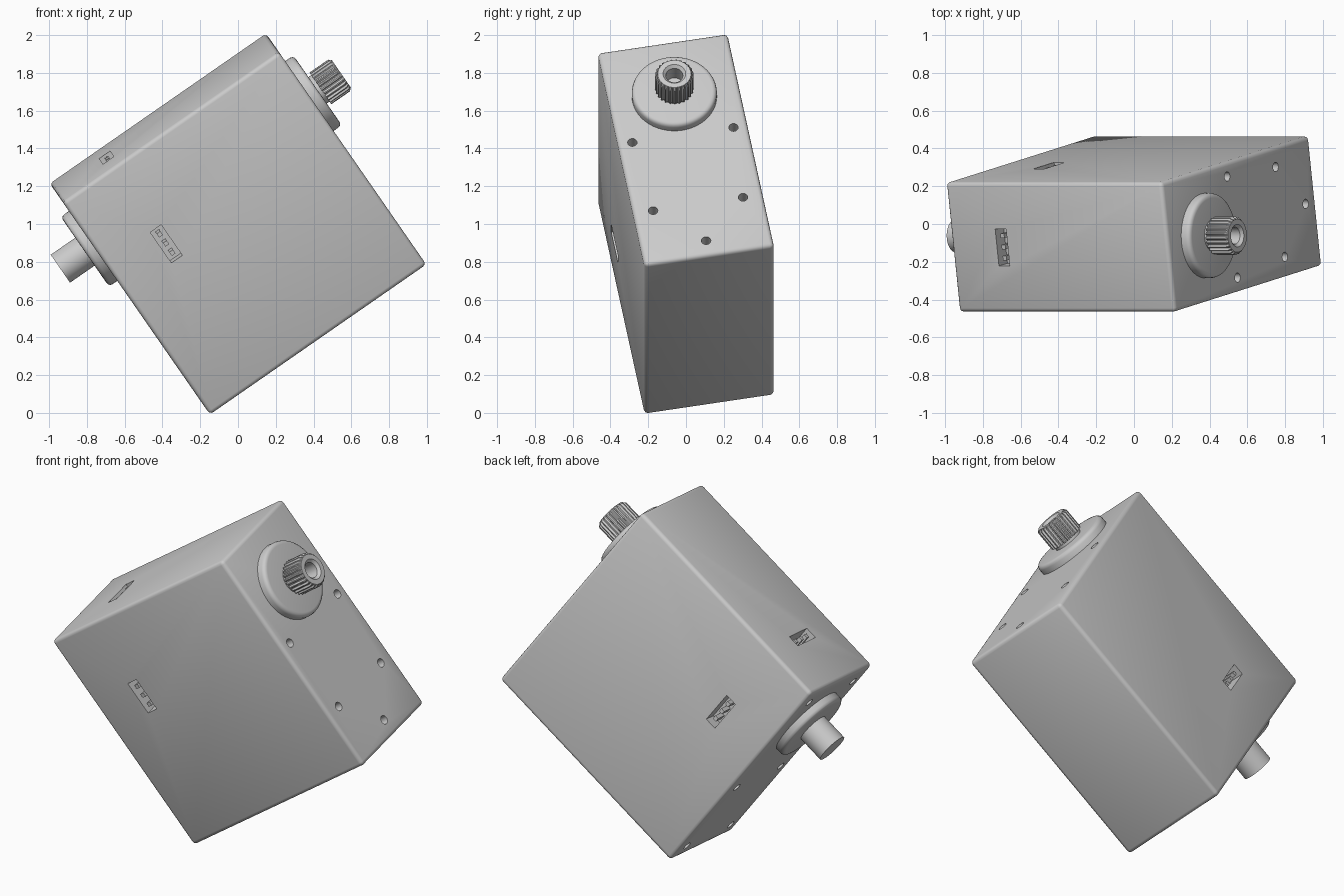
import bpy, bmesh
from math import sin, cos, pi
from mathutils import Matrix, Vector

cube = bpy.data.objects.get("Cube")
if cube:
    bpy.data.objects.remove(cube, do_unlink=True)

grey = bpy.data.materials.new("mid_grey")
grey.use_nodes = True
colour = (0.6, 0.6, 0.6, 1)
grey.diffuse_color = colour
grey.node_tree.nodes["Principled BSDF"].inputs["Base Color"].default_value = colour

# Tilted frame: local x is the shaft axis, y the thickness, z the long side
ax = Vector((0.822, 0, 0.57)).normalized()
az = ax.cross(Vector((-0.101, 0.984, 0.146))).normalized()
ay = az.cross(ax)
TILT = Matrix((ax, ay, az)).transposed().to_4x4()
TILT.translation = (0, 0, 1)

HX, HY, HZ = 0.697, 0.349, 0.697
SHAFT_Z = 0.347


def make(name, bm):
    bmesh.ops.recalc_face_normals(bm, faces=bm.faces)
    mesh = bpy.data.meshes.new(name)
    bm.to_mesh(mesh)
    bm.free()
    mesh.materials.append(grey)
    ob = bpy.data.objects.new(name, mesh)
    ob.matrix_world = TILT
    bpy.context.collection.objects.link(ob)
    return ob


def smooth(ob):
    bpy.ops.object.select_all(action='DESELECT')
    ob.select_set(True)
    bpy.context.view_layer.objects.active = ob
    bpy.ops.object.shade_smooth_by_angle(angle=0.6)


def add_box(bm, centre, size):
    bmesh.ops.create_cube(bm, size=1, matrix=Matrix.Translation(centre) @ Matrix.Diagonal((*size, 1)))


def lathe(name, profile, side=1, segments=48, teeth=()):
    """Turn (radius, height) points about the shaft axis; rows in teeth are notched."""
    bm = bmesh.new()
    rings = []
    for row, (radius, height) in enumerate(profile):
        ring = []
        for i in range(segments):
            r = radius * (0.9 if row in teeth and i % 4 > 1 else 1)
            a = 2 * pi * i / segments
            ring.append(bm.verts.new((side * height, r * cos(a), SHAFT_Z + r * sin(a))))
        rings.append(ring)
    for lower, upper in zip(rings, rings[1:]):
        for i in range(segments):
            j = (i + 1) % segments
            bm.faces.new((lower[i], lower[j], upper[j], upper[i]))
    bm.faces.new(rings[0])
    bm.faces.new(rings[-1])
    ob = make(name, bm)
    smooth(ob)
    return ob


# Case with rounded edges
bm = bmesh.new()
add_box(bm, (0, 0, 0), (2 * HX, 2 * HY, 2 * HZ))
bmesh.ops.bevel(bm, geom=bm.edges[:], offset=0.022, segments=3, profile=0.5, affect='EDGES')
case = make("case", bm)

# Screw holes and connector sockets, cut from the case
cut = bmesh.new()
front_holes = [(s * w, z) for s in (-1, 1) for w, z in ((0.272, 0.092), (0.242, -0.36))] + [(0, -0.6)]
rear_holes = [(s * 0.25, z) for s in (-1, 1) for z in (0.59, -0.12, -0.61)]
for side, holes in ((1, front_holes), (-1, rear_holes)):
    for y, z in holes:
        place = Matrix.Translation((side * HX, y, z)) @ Matrix.Rotation(pi / 2, 4, 'Y')
        bmesh.ops.create_cone(cut, cap_ends=True, segments=24, radius1=0.025,
                              radius2=0.025, depth=0.2, matrix=place)

SOCKET_X = -0.372
pins = bmesh.new()
# Each socket: outward direction, run direction, centre on the face
sockets = [(Vector((0, s, 0)), Vector((0, 0, 1)), Vector((SOCKET_X, s * HY, 0.195))) for s in (-1, 1)]
sockets.append((Vector((0, 0, 1)), Vector((0, 1, 0)), Vector((SOCKET_X, 0, HZ))))
across = Vector((1, 0, 0))


def extent(along, wide, deep, run, out):
    return [abs(c) for c in run * along + across * wide + out * deep]


for out, run, centre in sockets:
    add_box(cut, centre, extent(0.2, 0.07, 0.16, run, out))
    for k in (-1, 0, 1):
        add_box(pins, centre + run * k * 0.06 - out * 0.05, extent(0.024, 0.024, 0.08, run, out))

cutter = make("case_cutter", cut)
boolean = case.modifiers.new("openings", 'BOOLEAN')
boolean.operation = 'DIFFERENCE'
boolean.solver = 'EXACT'
boolean.object = cutter
bpy.context.view_layer.objects.active = case
bpy.ops.object.modifier_apply(modifier="openings")
bpy.data.objects.remove(cutter, do_unlink=True)
smooth(case)
make("connector_pins", pins)

# Round collars on both shaft ends
collar = [(0.01, 0.68), (0.225, 0.68), (0.225, 0.728), (0.221, 0.74), (0.212, 0.748), (0.2, 0.75), (0.01, 0.75)]
lathe("output_collar", collar, 1, 64)
lathe("rear_collar", collar, -1, 64)

# Toothed output shaft with a screw bore
spline = [(0.01, 0.74), (0.085, 0.74), (0.085, 0.768), (0.102, 0.768), (0.102, 0.888), (0.088, 0.903),
          (0.06, 0.903), (0.045, 0.888), (0.045, 0.8), (0.01, 0.8)]
lathe("output_spline", spline, 1, 100, teeth=(3, 4))

# Plain rear shaft
lathe("rear_shaft", [(0.01, 0.74), (0.09, 0.74), (0.09, 0.908), (0.01, 0.908)], -1)
